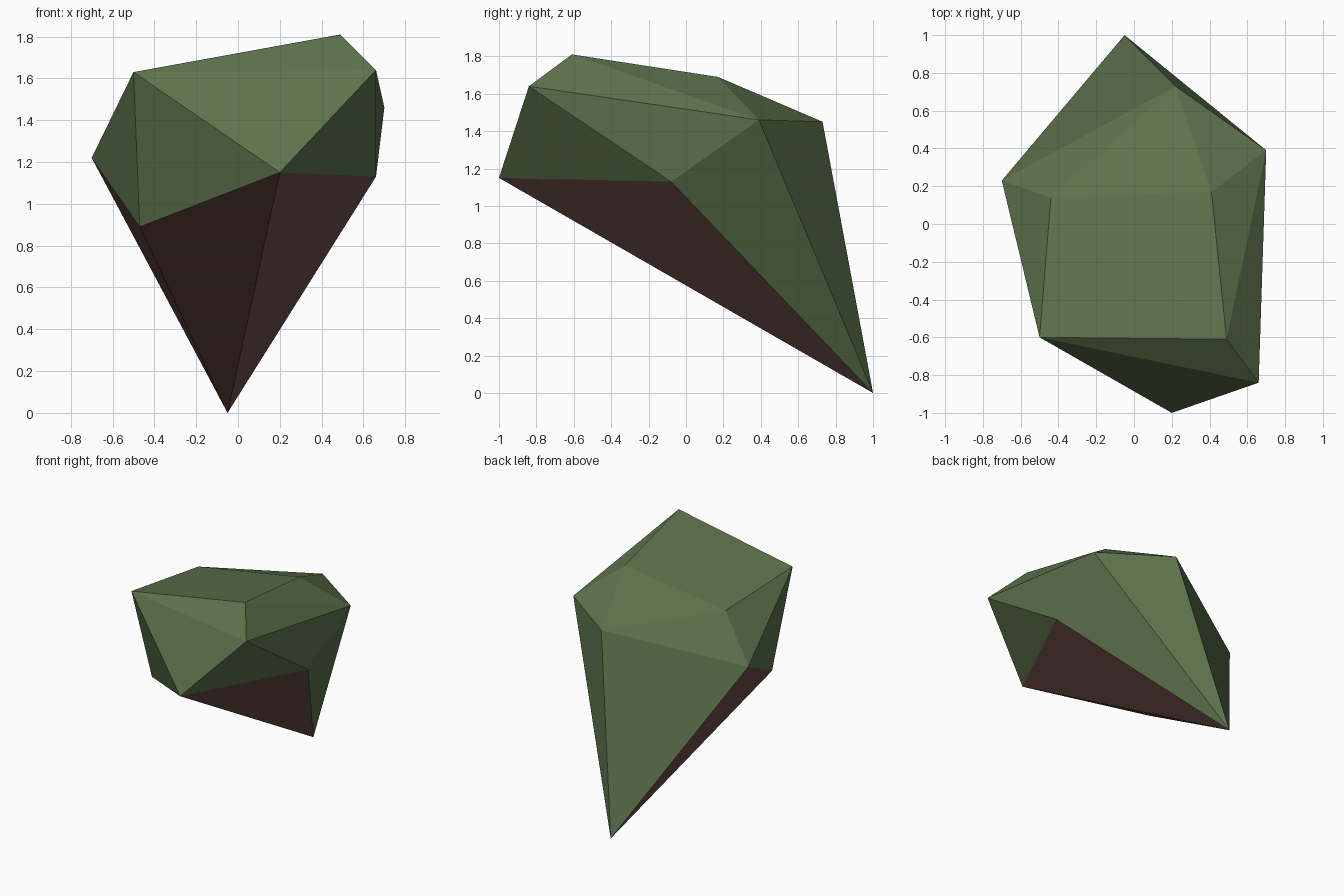
import bpy
import bmesh

if "Cube" in bpy.data.objects:
    bpy.data.objects.remove(bpy.data.objects["Cube"])


def material(name, rgb):
    m = bpy.data.materials.new(name)
    m.diffuse_color = (*rgb, 1)
    m.use_nodes = True
    m.node_tree.nodes["Principled BSDF"].inputs["Base Color"].default_value = m.diffuse_color
    return m


# Corners of the faceted rock
TOP = [(-0.50, -0.60, 1.63), (0.49, -0.61, 1.81), (0.41, 0.17, 1.69), (-0.44, 0.14, 1.555)]
RIM = [(0.66, -0.84, 1.64), (0.70, 0.39, 1.46), (0.22, 0.73, 1.45), (-0.70, 0.23, 1.22)]
BELLY = [(0.20, -1.0, 1.15), (0.66, -0.08, 1.13), (-0.47, -0.39, 0.89)]
TIP = [(-0.05, 1.0, 0.0)]

# Rock body: convex shell around the corners
bm = bmesh.new()
for co in TOP + RIM + BELLY + TIP:
    bm.verts.new(co)
bmesh.ops.convex_hull(bm, input=bm.verts[:])
bmesh.ops.recalc_face_normals(bm, faces=bm.faces[:])

# Underside faces are bare earth, the rest is moss
for f in bm.faces:
    f.material_index = 1 if f.calc_center_median().z < 0.81 else 0
    f.smooth = False

mesh = bpy.data.meshes.new("mossy_rock")
bm.to_mesh(mesh)
bm.free()
mesh.materials.append(material("moss green", (0.11, 0.17, 0.073)))
mesh.materials.append(material("earth brown", (0.15, 0.074, 0.065)))
rock = bpy.data.objects.new("mossy_rock", mesh)
bpy.context.collection.objects.link(rock)
